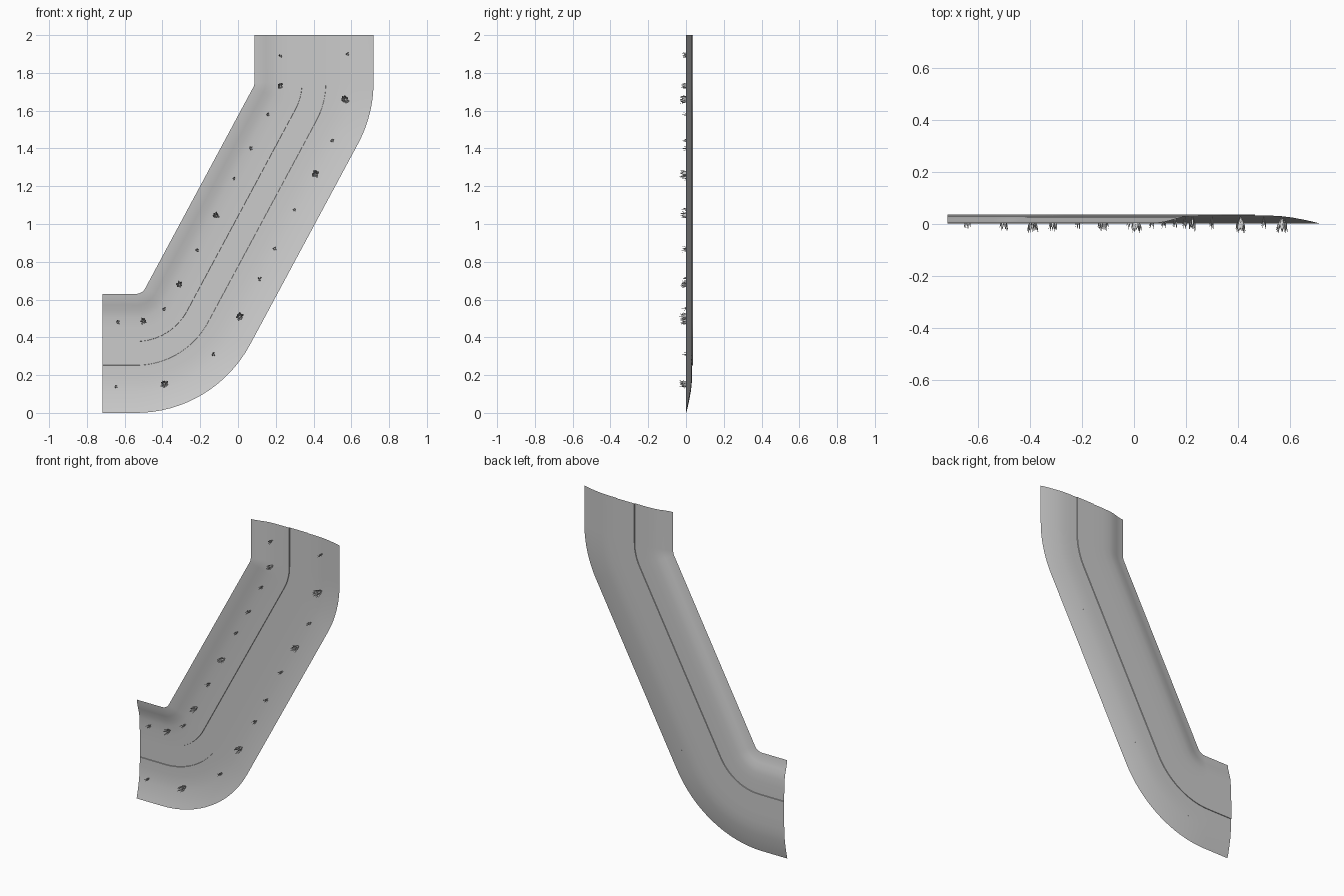
import bpy, bmesh, math, random
from mathutils import Vector

if "Cube" in bpy.data.objects:
    bpy.data.objects.remove(bpy.data.objects["Cube"])

random.seed(4)
R = 0.37                                  # centre-line bend radius
C1, C2 = (-0.54, 0.685), (0.0325, 1.75)   # bend centres (x, z)
A = math.radians(61.8)                    # heading of the long slope

# Centre line as (x, z, normal x, normal z); normal points to the outer bank
path = [(-0.7175, 0.315, 0, -1)]


def bend(c, a0, a1, n=12):
    for i in range(n + 1):
        a = a0 + (a1 - a0) * i / n
        nx, nz = math.sin(a), -math.cos(a)
        path.append((c[0] + R * nx, c[1] + R * nz, nx, nz))


bend(C1, 0, A, 16)
p, q = path[-1], (C2[0] + R * math.sin(A), C2[1] - R * math.cos(A))
for i in range(1, 10):                    # long straight
    t = i / 10
    path.append((p[0] + (q[0] - p[0]) * t, p[1] + (q[1] - p[1]) * t, p[2], p[3]))
bend(C2, A, math.pi / 2, 10)
path.append((C2[0] + R, 2.0, 1, 0))

# Cross-sections: (offset across, depth y)
INNER = [(-0.315, 0.004), (-0.285, 0.008), (-0.255, 0.016), (-0.225, 0.025),
         (-0.19, 0.030), (-0.14, 0.0325), (-0.0635, 0.033)]
ROAD = [(-0.0635, 0.033), (-0.0625, 0.037), (0.0625, 0.037), (0.0635, 0.033)]
OUTER = [(0.0635, 0.033), (0.12, 0.0325), (0.165, 0.030), (0.205, 0.025),
         (0.25, 0.0165), (0.285, 0.009), (0.315, 0.001)]


def finish(bm, name, smooth):
    me = bpy.data.meshes.new(name)
    bm.to_mesh(me)
    bm.free()
    ob = bpy.data.objects.new(name, me)
    bpy.context.collection.objects.link(ob)
    if smooth:
        bpy.ops.object.select_all(action='DESELECT')
        ob.select_set(True)
        bpy.context.view_layer.objects.active = ob
        bpy.ops.object.shade_smooth_by_angle(angle=math.radians(35))
    return ob


def sweep(name, profile):
    bm = bmesh.new()
    rows = [[bm.verts.new((x + nx * o, y, z + nz * o)) for o, y in profile]
            for x, z, nx, nz in path]
    for r, s in zip(rows, rows[1:]):
        for i in range(len(profile) - 1):
            bm.faces.new((r[i], r[i + 1], s[i + 1], s[i]))
    # make faces look to the front (-y)
    bm.normal_update()
    if sum(f.normal.y * f.calc_area() for f in bm.faces) > 0:
        bmesh.ops.reverse_faces(bm, faces=bm.faces[:])
    return finish(bm, name, True)


sweep("inner_bank", INNER)
sweep("road", ROAD)
sweep("outer_bank", OUTER)


def surface_y(x, z):
    """Depth of the ground under a point."""
    best = None
    for a, b in zip(path, path[1:]):
        for k in range(11):
            t = k / 10
            c = [a[i] + (b[i] - a[i]) * t for i in range(4)]
            d = (x - c[0]) ** 2 + (z - c[1]) ** 2
            if best is None or d < best[0]:
                best = (d, (x - c[0]) * c[2] + (z - c[1]) * c[3])
    o = best[1]
    prof = INNER + OUTER[1:]
    for (o0, y0), (o1, y1) in zip(prof, prof[1:]):
        if o0 <= o <= o1:
            return y0 + (y1 - y0) * (o - o0) / (o1 - o0)
    return 0.03


def tuft(name, x, z, radius, tip, blades):
    """Clump of folded leaf blades fanning out towards the front."""
    base = surface_y(x, z) + 0.001
    bm = bmesh.new()
    for i in range(blades):
        a = math.tau * i / blades + random.uniform(-0.3, 0.3)
        d = Vector((math.cos(a), 0, math.sin(a)))
        s = Vector((-math.sin(a), 0, math.cos(a)))
        reach = radius * random.uniform(0.55, 1.0)
        h = (base - tip) * random.uniform(0.75, 1.0)
        if i == 0:
            h, reach = base - tip, radius * 0.4
        w = radius * 0.22
        root = Vector((x, base, z)) + d * radius * 0.12
        mid = root + d * reach * 0.6 - Vector((0, h * 0.6, 0))
        end = Vector((x, base - h, z)) + d * reach
        v = [bm.verts.new(c) for c in
             (root, mid + s * w, mid - d * w * 0.5, mid - s * w, end)]
        for f in ((0, 1, 2), (0, 2, 3), (1, 4, 2), (2, 4, 3), (0, 3, 1), (1, 3, 4)):
            bm.faces.new([v[j] for j in f])
    bmesh.ops.recalc_face_normals(bm, faces=bm.faces[:])
    finish(bm, name, False)


# Plants along both banks (x, z)
SMALL = [(0.225, 1.89), (0.58, 1.90), (0.16, 1.58), (0.5, 1.44), (0.07, 1.40),
         (-0.02, 1.24), (0.30, 1.075), (-0.215, 0.86), (0.195, 0.87),
         (0.115, 0.71), (-0.39, 0.55), (-0.635, 0.48), (-0.645, 0.14), (-0.13, 0.31)]
MEDIUM = [(0.225, 1.73), (-0.31, 0.68), (-0.5, 0.485), (-0.115, 1.045)]
LARGE = [(0.57, 1.66), (0.41, 1.265), (0.01, 0.51), (-0.39, 0.155)]
for i, (x, z) in enumerate(SMALL):
    tuft(f"small_tuft_{i}", x, z, 0.013, -0.024, 6)
for i, (x, z) in enumerate(MEDIUM):
    tuft(f"medium_tuft_{i}", x, z, 0.022, -0.03, 11)
for i, (x, z) in enumerate(LARGE):
    tuft(f"large_tuft_{i}", x, z, 0.026, -0.036, 14)
